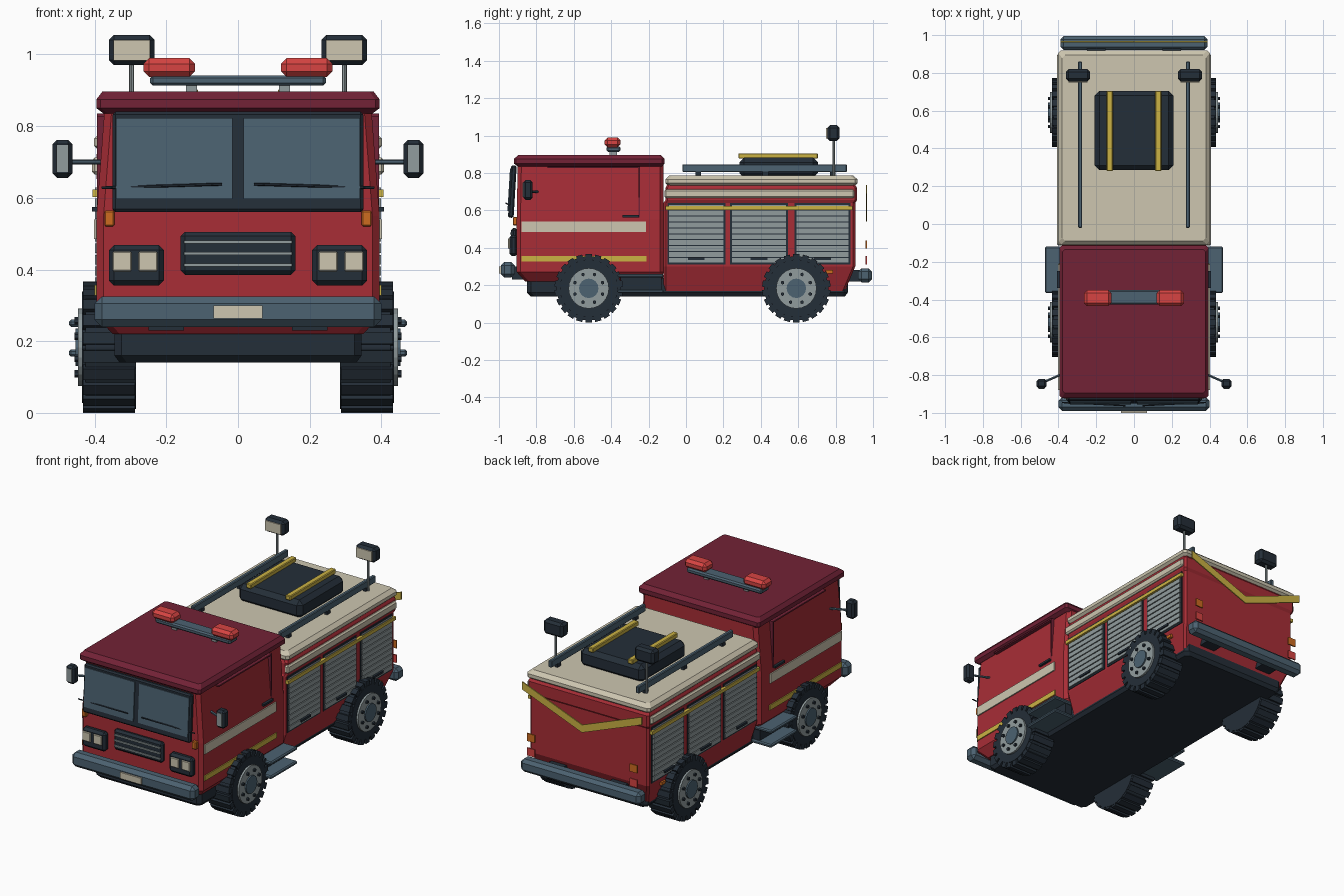
import bpy, bmesh, math
from mathutils import Vector, Matrix

if "Cube" in bpy.data.objects:
    bpy.data.objects.remove(bpy.data.objects["Cube"])


def mat(name, rgb):
    m = bpy.data.materials.new(name)
    lin = [(c / 255 / 12.92) if c < 10 else ((c / 255 + 0.055) / 1.055) ** 2.4 for c in rgb]
    m.diffuse_color = (*lin, 1)
    m.use_nodes = True
    m.node_tree.nodes["Principled BSDF"].inputs["Base Color"].default_value = m.diffuse_color
    return m


RED = mat("red paint", (168, 45, 54))
MAROON = mat("dark red roof", (114, 34, 54))
CREAM = mat("cream", (205, 198, 176))
NAVY = mat("near black", (36, 46, 56))
SLATE = mat("slate", (76, 98, 113))
GREY = mat("light grey", (145, 156, 158))
YELLOW = mat("yellow", (203, 178, 68))
LAMP = mat("beacon red", (215, 68, 66))
ORANGE = mat("orange", (205, 108, 32))


def finish(bm, name, material):
    bmesh.ops.recalc_face_normals(bm, faces=bm.faces[:])
    me = bpy.data.meshes.new(name)
    bm.to_mesh(me)
    bm.free()
    me.materials.append(material)
    ob = bpy.data.objects.new(name, me)
    bpy.context.collection.objects.link(ob)
    return ob


def boxes(name, material, specs, bevel=0, mirror=False):
    """One object from boxes given as (x0, x1, y0, y1, z0, z1)."""
    bm = bmesh.new()
    for x0, x1, y0, y1, z0, z1 in specs:
        for s in ((1, -1) if mirror else (1,)):
            m = Matrix.Translation((s * (x0 + x1) / 2, (y0 + y1) / 2, (z0 + z1) / 2)) @ \
                Matrix.Diagonal((x1 - x0, y1 - y0, z1 - z0, 1))
            vs = bmesh.ops.create_cube(bm, size=1, matrix=m)["verts"]
            if bevel:
                es = list({e for v in vs for e in v.link_edges})
                bmesh.ops.bevel(bm, geom=es, offset=bevel, segments=1, affect='EDGES')
    return finish(bm, name, material)


def rods(name, material, specs, sides=8, mirror=False):
    """Cylinders given as (start, end, radius)."""
    bm = bmesh.new()
    for p, q, r in specs:
        for s in ((1, -1) if mirror else (1,)):
            a, b = Vector((s * p[0], p[1], p[2])), Vector((s * q[0], q[1], q[2]))
            d = b - a
            m = Matrix.Translation((a + b) / 2) @ d.to_track_quat('Z', 'Y').to_matrix().to_4x4()
            bmesh.ops.create_cone(bm, cap_ends=True, segments=sides, radius1=r, radius2=r,
                                  depth=d.length, matrix=m)
    return finish(bm, name, material)


def loft(name, material, rings, cut=0.02):
    """Stack of chamfered rectangles (half width, y0, y1, z)."""
    bm = bmesh.new()
    prev = None
    for w, y0, y1, z in rings:
        c = cut
        pts = [(-w + c, y0), (w - c, y0), (w, y0 + c), (w, y1 - c),
               (w - c, y1), (-w + c, y1), (-w, y1 - c), (-w, y0 + c)]
        ring = [bm.verts.new((x, y, z)) for x, y in pts]
        if prev:
            for i in range(8):
                j = (i + 1) % 8
                bm.faces.new((prev[i], prev[j], ring[j], ring[i]))
        else:
            bm.faces.new(ring[::-1])
        prev = ring
    bm.faces.new(prev)
    return finish(bm, name, material)


def tilt(ob, y, z, angle):
    """Lean a part about a horizontal line running across the truck."""
    p = Matrix.Translation((0, y, z))
    ob.data.transform(p @ Matrix.Rotation(angle, 4, 'X') @ p.inverted())


# Main bodies
loft("chassis", NAVY, [(0.33, -0.83, 0.85, 0.14), (0.345, -0.85, 0.865, 0.16), (0.345, -0.85, 0.865, 0.24)])
loft("cab", RED, [(0.35, -0.86, -0.13, 0.22), (0.395, -0.905, -0.12, 0.27),
                  (0.395, -0.905, -0.12, 0.55), (0.372, -0.90, -0.12, 0.85)])
loft("cab_roof", MAROON, [(0.375, -0.90, -0.13, 0.835), (0.395, -0.92, -0.115, 0.85),
                          (0.395, -0.92, -0.115, 0.875), (0.378, -0.895, -0.135, 0.897)], 0.012)
loft("rear_body", RED, [(0.345, -0.12, 0.85, 0.17), (0.388, -0.12, 0.905, 0.30),
                        (0.388, -0.12, 0.905, 0.64), (0.395, -0.11, 0.915, 0.655),
                        (0.395, -0.11, 0.915, 0.72), (0.385, -0.10, 0.90, 0.74)], 0.012)
loft("rear_roof", CREAM, [(0.385, -0.095, 0.90, 0.73), (0.402, -0.11, 0.918, 0.745),
                          (0.402, -0.11, 0.918, 0.765), (0.38, -0.09, 0.895, 0.785)], 0.015)

# Bumpers and number plate
boxes("front_bumper", SLATE, [(-0.40, 0.40, -0.99, -0.915, 0.24, 0.325)], 0.02)
boxes("rear_bumper", SLATE, [(-0.39, 0.39, 0.92, 0.995, 0.215, 0.29)], 0.018)
boxes("bumper_mounts", NAVY, [(0.15, 0.25, -0.93, -0.80, 0.23, 0.30),
                              (0.15, 0.25, 0.80, 0.94, 0.22, 0.28)], 0, True)
boxes("number_plate", CREAM, [(-0.068, 0.068, -1.0, -0.985, 0.263, 0.30)])

# Windscreen
tilt(boxes("windscreen_frame", NAVY, [(-0.35, 0.35, -0.935, -0.905, 0.56, 0.84)], 0.008), -0.92, 0.84, -0.06)
tilt(boxes("windscreen_glass", SLATE, [(0.015, 0.34, -0.94, -0.93, 0.595, 0.822)], 0, True), -0.92, 0.84, -0.06)
rods("wipers", NAVY, [((0.045, -0.962, 0.638), (0.38, -0.945, 0.628), 0.004)], 6, True)

# Grille and headlights
boxes("grille", NAVY, [(-0.16, 0.16, -0.935, -0.90, 0.385, 0.505)], 0.012)
boxes("grille_slats", GREY, [(-0.15, 0.15, -0.942, -0.93, z, z + 0.009) for z in (0.408, 0.44, 0.472)])
boxes("headlight_housings", NAVY, [(0.207, 0.36, -0.945, -0.90, 0.355, 0.468)], 0.014, True)
boxes("headlight_lenses", CREAM, [(x, x + 0.053, -0.952, -0.94, 0.395, 0.45) for x in (0.225, 0.297)], 0.003, True)
boxes("front_indicators", ORANGE, [(0.345, 0.373, -0.925, -0.90, 0.52, 0.565)], 0.004, True)

# Cab sides: stripes, door trim, handles, mirrors, steps
boxes("cab_cream_stripe", CREAM, [(0.39, 0.402, -0.88, -0.215, 0.485, 0.54)], 0, True)
boxes("cab_yellow_stripe", YELLOW, [(0.39, 0.401, -0.88, -0.21, 0.327, 0.357)], 0, True)
boxes("door_trim", MAROON, [(0.372, 0.394, -0.255, -0.245, 0.55, 0.835),
                            (0.370, 0.394, -0.74, -0.245, 0.827, 0.835)], 0, True)
boxes("door_handles", NAVY, [(0.39, 0.408, -0.34, -0.25, 0.562, 0.574)], 0, True)
rods("mirror_arms", SLATE, [((0.37, -0.79, 0.70), (0.485, -0.84, 0.70), 0.007)], 6, True)
boxes("mirror_housings", NAVY, [(0.462, 0.517, -0.87, -0.82, 0.656, 0.762)], 0.012, True)
boxes("mirror_faces", GREY, [(0.473, 0.506, -0.874, -0.865, 0.672, 0.748)], 0, True)
boxes("cab_steps", SLATE, [(0.34, 0.472, -0.365, -0.12, 0.157, 0.177),
                           (0.34, 0.472, -0.365, -0.12, 0.24, 0.26)], 0.006, True)
boxes("step_brackets", NAVY, [(0.33, 0.39, -0.35, -0.13, 0.16, 0.25)], 0, True)

# Roller shutters
bays = [(-0.10, 0.21), (0.235, 0.545), (0.58, 0.88)]
boxes("shutter_frames", NAVY, [(0.38, 0.392, a, b, 0.31, 0.64) for a, b in bays], 0, True)
boxes("shutter_slats", GREY, [(0.385, 0.399, a + 0.01, b - 0.01, 0.32 + i * 0.0315, 0.346 + i * 0.0315)
                              for a, b in bays for i in range(10)], 0, True)
boxes("shutter_handles", NAVY, [(0.39, 0.407, (a + b) / 2 - 0.045, (a + b) / 2 + 0.045, 0.335, 0.348)
                                for a, b in bays], 0, True)
boxes("rear_yellow_stripe", YELLOW, [(0.385, 0.406, -0.11, 0.89, 0.603, 0.623)], 0, True)
boxes("rear_cream_band", CREAM, [(0.38, 0.408, -0.115, 0.90, 0.665, 0.712)], 0.008, True)
boxes("side_markers", ORANGE, [(0.375, 0.392, 0.745, 0.785, 0.262, 0.28)], 0, True)

# Rear chevron and tail lights
bm = bmesh.new()
for s in (1, -1):
    outline = [(0, 0.54), (0.39, 0.69), (0.39, 0.735), (0, 0.585)]
    lo, hi = ([bm.verts.new((s * x, y, z)) for x, z in outline] for y in (0.962, 0.969))
    bm.faces.new(lo)
    bm.faces.new(hi[::-1])
    for i in range(4):
        j = (i + 1) % 4
        bm.faces.new((lo[i], hi[i], hi[j], lo[j]))
finish(bm, "rear_chevron", YELLOW)
boxes("rear_indicators", ORANGE, [(0.31, 0.36, 0.96, 0.968, 0.395, 0.44)], 0, True)
boxes("tail_lights", LAMP, [(0.31, 0.36, 0.96, 0.968, 0.31, 0.355)], 0, True)

# Light bar
boxes("light_bar_feet", GREY, [(0.115, 0.145, -0.41, -0.37, 0.89, 0.92)], 0, True)
boxes("light_bar", SLATE, [(-0.245, 0.245, -0.425, -0.35, 0.913, 0.942)], 0.008)
boxes("beacons", LAMP, [(0.12, 0.264, -0.435, -0.35, 0.937, 0.99)], 0.016, True)

# Roof equipment
boxes("roof_rails", SLATE, [(0.274, 0.296, -0.02, 0.86, 0.805, 0.846)], 0.004, True)
boxes("rail_feet", NAVY, [(0.276, 0.294, y, y + 0.03, 0.77, 0.81) for y in (0.05, 0.41, 0.77)], 0, True)
boxes("roof_locker", NAVY, [(-0.208, 0.208, 0.285, 0.705, 0.775, 0.882)], 0.025)
boxes("locker_straps", YELLOW, [(0.112, 0.145, 0.28, 0.705, 0.877, 0.905)], 0.004, True)
rods("floodlight_poles", GREY, [((0.297, 0.79, 0.78), (0.297, 0.79, 0.98), 0.007)], 8, True)
boxes("floodlight_housings", NAVY, [(0.233, 0.36, 0.755, 0.82, 0.97, 1.055)], 0.014, True)
boxes("floodlight_lenses", CREAM, [(0.246, 0.347, 0.749, 0.76, 0.983, 1.041)], 0, True)

# Wheels: tyre, tread, rim, hub and nuts
WHEELS = (-0.52, 0.59)
R = 0.183
for name, m, x0, x1, r, n in (("tyres", NAVY, 0.285, 0.425, 0.172, 28),
                              ("tyre_shoulders", NAVY, 0.42, 0.435, 0.155, 28),
                              ("rims", GREY, 0.42, 0.446, 0.108, 24),
                              ("hubs", SLATE, 0.43, 0.454, 0.052, 16)):
    rods(name, m, [((x0, y, R), (x1, y, R), r) for y in WHEELS], n, True)
nuts = []
for y in WHEELS:
    for i in range(8):
        a = math.tau * (i + 0.5) / 8
        yy, zz = y + 0.08 * math.cos(a), R + 0.08 * math.sin(a)
        nuts.append(((0.44, yy, zz), (0.456, yy, zz), 0.010))
rods("wheel_nuts", NAVY, nuts, 6, True)
bm = bmesh.new()
for y in WHEELS:
    for s in (1, -1):
        for i in range(22):
            turn = Matrix.Rotation(math.tau * i / 22, 4, 'X')
            m = Matrix.Translation((s * 0.36, y, R)) @ turn @ Matrix.Translation((0, 0, 0.165)) @ \
                Matrix.Diagonal((0.146, 0.034, 0.036, 1))
            bmesh.ops.create_cube(bm, size=1, matrix=m)
finish(bm, "tyre_tread", NAVY)
